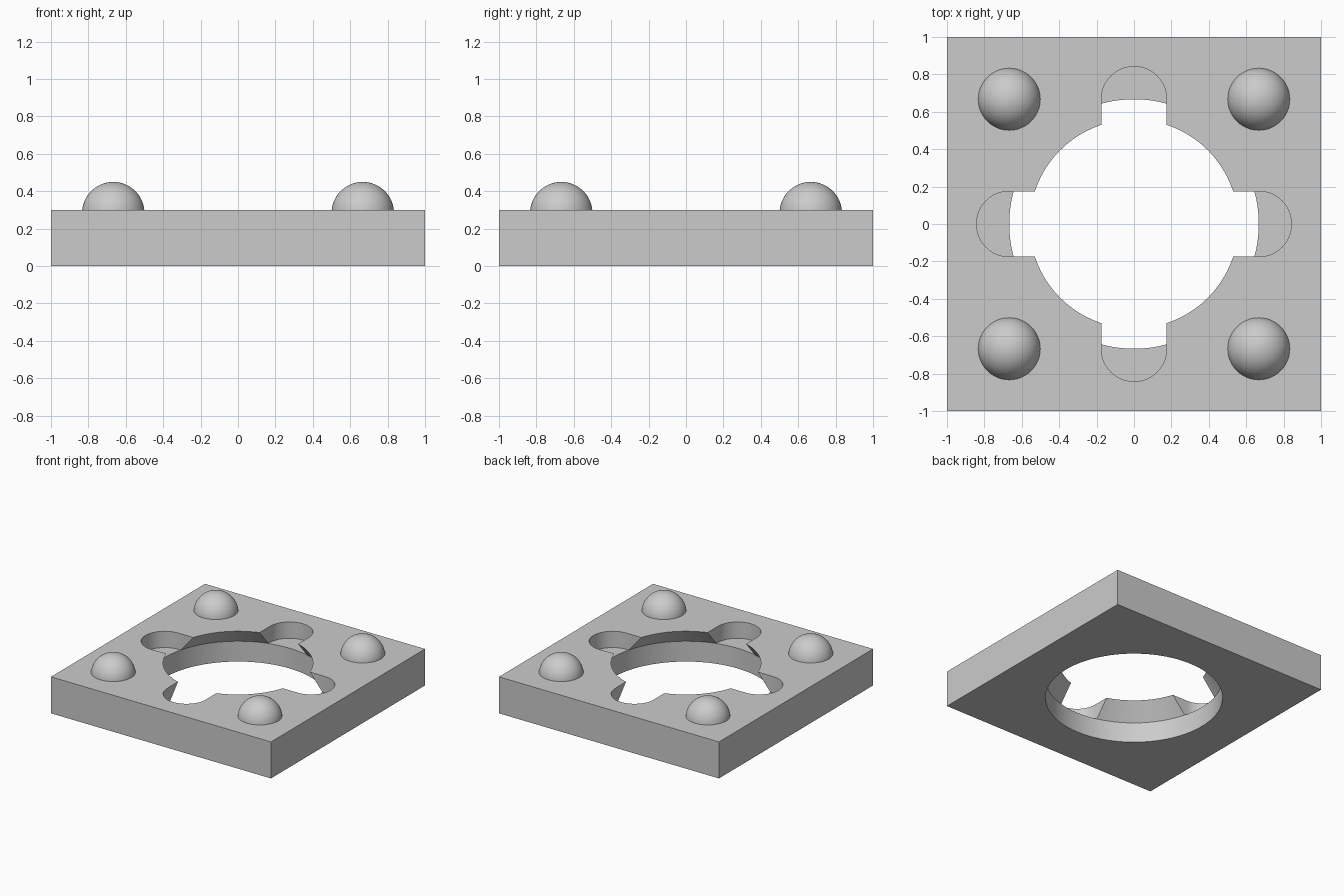
import bpy
import bmesh
from math import pi, sin, cos, radians
from mathutils import Matrix, Vector

if "Cube" in bpy.data.objects:
    bpy.data.objects.remove(bpy.data.objects["Cube"], do_unlink=True)

HEIGHT = 0.3
LEDGE = 0.167      # where the round bore starts to taper
OFFSET = 0.667     # distance of domes and slot ends from the axes

grey = bpy.data.materials.new("light grey")
grey.use_nodes = True
grey.diffuse_color = (0.6, 0.6, 0.6, 1)
grey.node_tree.nodes["Principled BSDF"].inputs["Base Color"].default_value = grey.diffuse_color


def add_object(name, bm):
    bmesh.ops.recalc_face_normals(bm, faces=bm.faces)
    mesh = bpy.data.meshes.new(name)
    bm.to_mesh(mesh)
    bm.free()
    mesh.materials.append(grey)
    obj = bpy.data.objects.new(name, mesh)
    bpy.context.collection.objects.link(obj)
    return obj


def select(obj):
    bpy.ops.object.select_all(action="DESELECT")
    obj.select_set(True)
    bpy.context.view_layer.objects.active = obj


def cut(target, cutter):
    cutter.hide_render = True
    mod = target.modifiers.new("cut", "BOOLEAN")
    mod.operation = "DIFFERENCE"
    mod.solver = "EXACT"
    mod.object = cutter
    select(target)
    bpy.ops.object.modifier_apply(modifier=mod.name)
    bpy.data.objects.remove(cutter, do_unlink=True)


def slot_cutter(name, length, radius, floor, top):
    """Upright prism with the outline of a long slot, rounded at both ends."""
    bm = bmesh.new()
    outline = []
    for side in (1, -1):
        for i in range(25):
            a = -pi / 2 + pi * i / 24
            outline.append((side * (length + radius * cos(a)), side * radius * sin(a), floor))
    face = bm.faces.new([bm.verts.new(p) for p in outline])
    walls = bmesh.ops.extrude_face_region(bm, geom=[face])["geom"]
    bmesh.ops.translate(bm, vec=(0, 0, top - floor),
                        verts=[v for v in walls if isinstance(v, bmesh.types.BMVert)])
    return add_object(name, bm)


def lathe_cutter(name, profile, steps):
    """Solid of revolution about the z axis from (radius, height) points."""
    bm = bmesh.new()
    rings = [[bm.verts.new((r * cos(2 * pi * i / steps), r * sin(2 * pi * i / steps), z))
              for i in range(steps)] for r, z in profile]
    for low, high in zip(rings, rings[1:]):
        for i in range(steps):
            j = (i + 1) % steps
            bm.faces.new((low[i], low[j], high[j], high[i]))
    bm.faces.new(rings[0])
    bm.faces.new(rings[-1])
    return add_object(name, bm)


# Square base plate
bm = bmesh.new()
bmesh.ops.create_cube(bm, size=1, matrix=Matrix.Translation((0, 0, HEIGHT / 2))
                      @ Matrix.Diagonal((2, 2, HEIGHT, 1)))
plate = add_object("base_plate", bm)

# Four rounded notches, made by two crossing slots
for turn in (0, pi / 2):
    cutter = slot_cutter("slot_cutter", OFFSET, 0.175, LEDGE - 0.001, 0.4)
    cutter.rotation_euler.z = turn
    bpy.context.view_layer.update()
    cut(plate, cutter)

# Round bore that narrows towards the top
slope = (0.558 - OFFSET) / (HEIGHT - LEDGE)
bore = [(OFFSET, -0.1), (OFFSET, LEDGE), (OFFSET + slope * (0.4 - LEDGE), 0.4)]
cut(plate, lathe_cutter("bore_cutter", bore, 96))
select(plate)
bpy.ops.object.shade_smooth_by_angle(angle=radians(25))

# Domed studs on the corners
for front, y in (("front", -OFFSET), ("back", OFFSET)):
    for side, x in (("right", -OFFSET), ("left", OFFSET)):
        bm = bmesh.new()
        bmesh.ops.create_uvsphere(bm, u_segments=48, v_segments=32, radius=0.167,
                                  matrix=Matrix.Translation((x, y, 0.283)))
        bmesh.ops.bisect_plane(bm, geom=bm.verts[:] + bm.edges[:] + bm.faces[:],
                               plane_co=(0, 0, HEIGHT - 0.002), plane_no=Vector((0, 0, 1)),
                               clear_inner=True)
        dome = add_object(f"{front}_{side}_stud", bm)
        select(dome)
        bpy.ops.object.shade_smooth_by_angle(angle=radians(30))
